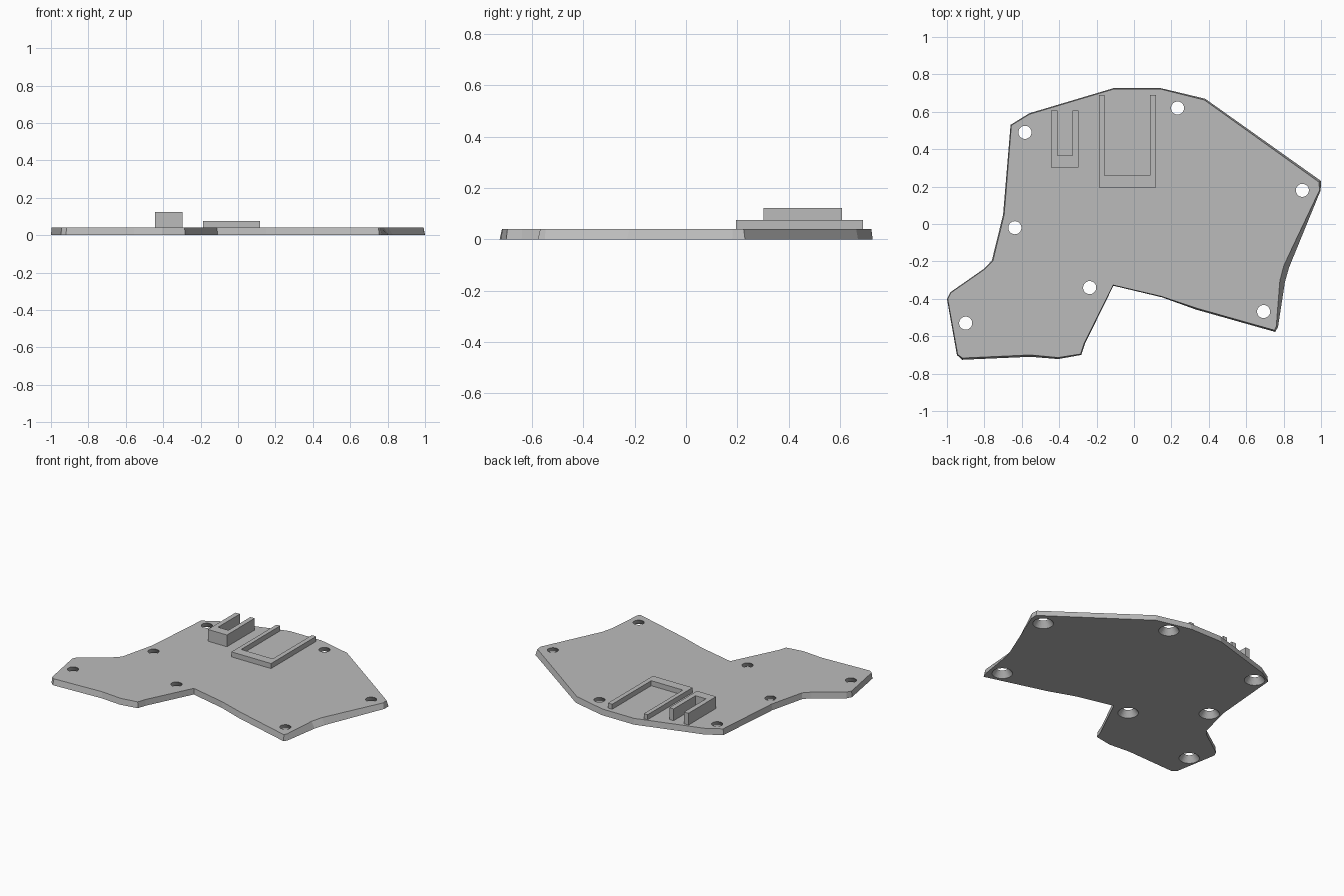
import bpy, bmesh, math
from mathutils import Vector

if "Cube" in bpy.data.objects:
    bpy.data.objects.remove(bpy.data.objects["Cube"], do_unlink=True)

PLATE_TOP = 0.041
grey = bpy.data.materials.new("matte grey")
grey.use_nodes = True
colour = (0.5, 0.5, 0.5, 1)
grey.diffuse_color = colour
grey.node_tree.nodes["Principled BSDF"].inputs["Base Color"].default_value = colour


def finish(bm, name):
    bmesh.ops.recalc_face_normals(bm, faces=bm.faces)
    mesh = bpy.data.meshes.new(name)
    bm.to_mesh(mesh)
    bm.free()
    mesh.materials.append(grey)
    obj = bpy.data.objects.new(name, mesh)
    bpy.context.collection.objects.link(obj)
    return obj


def inset_loop(points):
    """Move each (x, y, inset) point inward on a clockwise outline."""
    result = []
    for i, (x, y, d) in enumerate(points):
        here = Vector((x, y))
        a = (here - Vector(points[i - 1][:2])).normalized()
        b = (Vector(points[(i + 1) % len(points)][:2]) - here).normalized()
        t = (a + b).normalized()
        result.append(here + Vector((t.y, -t.x)) * d)
    return result


def wall(bm, low, high):
    """Join a lower and an upper loop with side faces; return both edge rings."""
    bottom = [bm.verts.new((p[0], p[1], 0)) for p in low]
    top = [bm.verts.new((p[0], p[1], PLATE_TOP)) for p in high]
    n = len(low)
    for i in range(n):
        j = (i + 1) % n
        bm.faces.new((bottom[i], bottom[j], top[j], top[i]))
    return [[bm.edges.get((r[i], r[(i + 1) % n])) for i in range(n)]
            for r in (bottom, top)]


# Plate outline at the bottom, clockwise, with the inset of the top edge
outline = [
    (-.66, .53, .005), (-.56, .592, .005), (-.107, .727, .005),
    (.14, .727, .005), (.38, .67, .008), (1, .23, .013), (.998, .18, .006),
    (.83, -.23, .03), (.807, -.31, .028), (.77, -.55, .01),
    (.755, -.577, .01), (.33, -.457, .008), (.15, -.392, .004),
    (-.11, -.33, .004), (-.262, -.64, .005), (-.282, -.7, .006),
    (-.405, -.722, .008), (-.555, -.71, .01), (-.92, -.726, .01),
    (-.947, -.7, .005), (-1, -.4, .004), (-.982, -.365, .004),
    (-.8, -.238, .004), (-.76, -.195, .006), (-.7, .05, .006),
]
# Countersunk screw holes, wide at the bottom
holes = [(-.583, .49), (.233, .62), (.9, .18), (-.637, -.02),
         (-.237, -.34), (-.9, -.53), (.693, -.468)]


def circle(centre, radius, sides=32):
    return [(centre[0] + radius * math.cos(math.tau * i / sides),
             centre[1] + radius * math.sin(math.tau * i / sides))
            for i in range(sides)]


bm = bmesh.new()
bottom_edges, top_edges = wall(bm, outline, inset_loop(outline))
for h in holes:
    low, high = wall(bm, circle(h, .065), circle(h, .035))
    bottom_edges += low
    top_edges += high
for ring in (bottom_edges, top_edges):
    bmesh.ops.triangle_fill(bm, edges=ring, use_beauty=True)
plate = finish(bm, "base_plate")


def u_bracket(name, x, inner_x, y, inner_y, top):
    """Upright U-shaped frame, open toward the back."""
    profile = [(x[0], y[0]), (x[1], y[0]), (x[1], y[1]), (inner_x[1], y[1]),
               (inner_x[1], inner_y), (inner_x[0], inner_y),
               (inner_x[0], y[1]), (x[0], y[1])]
    bm = bmesh.new()
    face = bm.faces.new([bm.verts.new((px, py, PLATE_TOP)) for px, py in profile])
    ext = bmesh.ops.extrude_face_region(bm, geom=[face], use_keep_orig=True)
    moved = [v for v in ext["geom"] if isinstance(v, bmesh.types.BMVert)]
    bmesh.ops.translate(bm, verts=moved, vec=(0, 0, top - PLATE_TOP))
    return finish(bm, name)


u_bracket("socket_bracket", (-.444, -.297), (-.41, -.33), (.302, .607), .366, .123)
u_bracket("board_frame", (-.187, .118), (-.158, .086), (.195, .69), .26, .076)
